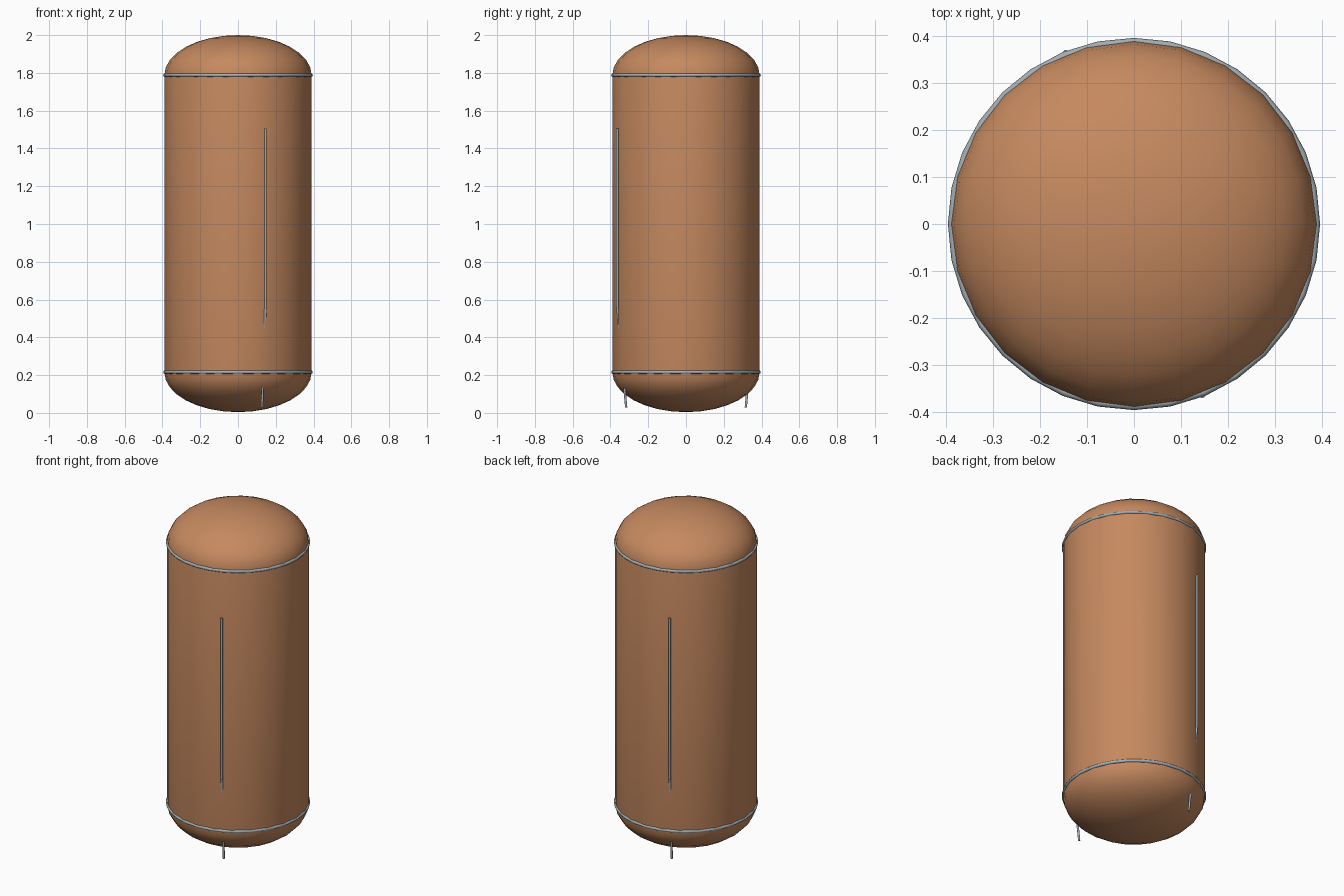
import bpy, bmesh
from math import sin, cos, pi, radians
from mathutils import Matrix, Vector

cube = bpy.data.objects.get("Cube")
if cube:
    bpy.data.objects.remove(cube)

RADIUS, DOME = 0.39, 0.212
LOW, HIGH = 0.216, 1.788      # heights of the two seams
SIDES, DOME_STEPS = 24, 8


def material(name, color):
    m = bpy.data.materials.new(name)
    m.use_nodes = True
    m.diffuse_color = (*color, 1)
    m.node_tree.nodes["Principled BSDF"].inputs["Base Color"].default_value = (*color, 1)
    return m


copper = material("copper orange", (0.56, 0.25, 0.115))
steel = material("steel grey", (0.36, 0.42, 0.45))


def finish(obj, mat, angle=35):
    obj.data.materials.append(mat)
    bpy.ops.object.select_all(action="DESELECT")
    obj.select_set(True)
    bpy.context.view_layer.objects.active = obj
    bpy.ops.object.shade_smooth_by_angle(angle=radians(angle))


# Tank: one profile, dome to dome, turned about z
def build_tank():
    arc = [i * pi / 2 / DOME_STEPS for i in range(DOME_STEPS + 1)]
    profile = [(RADIUS * sin(a), LOW - DOME * cos(a)) for a in arc]
    profile += [(r, HIGH + LOW - z) for r, z in reversed(profile)]
    bm = bmesh.new()
    verts = [bm.verts.new((r, 0, z)) for r, z in profile]
    edges = [bm.edges.new(pair) for pair in zip(verts, verts[1:])]
    bmesh.ops.spin(bm, geom=verts + edges, axis=(0, 0, 1), cent=(0, 0, 0),
                   angle=2 * pi, steps=SIDES, use_merge=False)
    bmesh.ops.remove_doubles(bm, verts=bm.verts[:], dist=0.0005)
    bmesh.ops.recalc_face_normals(bm, faces=bm.faces[:])
    mesh = bpy.data.meshes.new("tank_body")
    bm.to_mesh(mesh)
    bm.free()
    obj = bpy.data.objects.new("tank_body", mesh)
    bpy.context.collection.objects.link(obj)
    finish(obj, copper)


# Pipe: straight run down the wall, then leaning inward through the tank
def build_pipe(name, turn):
    path = [(0.392, 1.505), (0.392, 0.565), (0.341, 0.028)]
    size, sides = 0.0065, 8
    rot = Matrix.Rotation(turn, 3, "Z")
    bm = bmesh.new()
    rings = []
    for r, z in path:
        rings.append([bm.verts.new(rot @ Vector((r + size * cos(a), size * sin(a), z)))
                      for a in (2 * pi * i / sides for i in range(sides))])
    for upper, lower in zip(rings, rings[1:]):
        for i in range(sides):
            j = (i + 1) % sides
            bm.faces.new((upper[i], lower[i], lower[j], upper[j]))
    bm.faces.new(rings[0])
    bm.faces.new(rings[-1][::-1])
    bmesh.ops.recalc_face_normals(bm, faces=bm.faces[:])
    mesh = bpy.data.meshes.new(name)
    bm.to_mesh(mesh)
    bm.free()
    obj = bpy.data.objects.new(name, mesh)
    bpy.context.collection.objects.link(obj)
    finish(obj, steel, 50)


build_tank()

# Seam rings where the domes meet the wall
for name, z in (("lower_ring", LOW), ("upper_ring", HIGH)):
    bpy.ops.mesh.primitive_torus_add(location=(0, 0, z), major_segments=32,
                                     minor_segments=8, major_radius=0.387,
                                     minor_radius=0.009)
    ring = bpy.context.object
    ring.name = name
    finish(ring, steel, 60)

# A pipe at the front and its twin half a turn away
front = radians(-68.2)
build_pipe("front_pipe", front)
build_pipe("back_pipe", front + pi)
